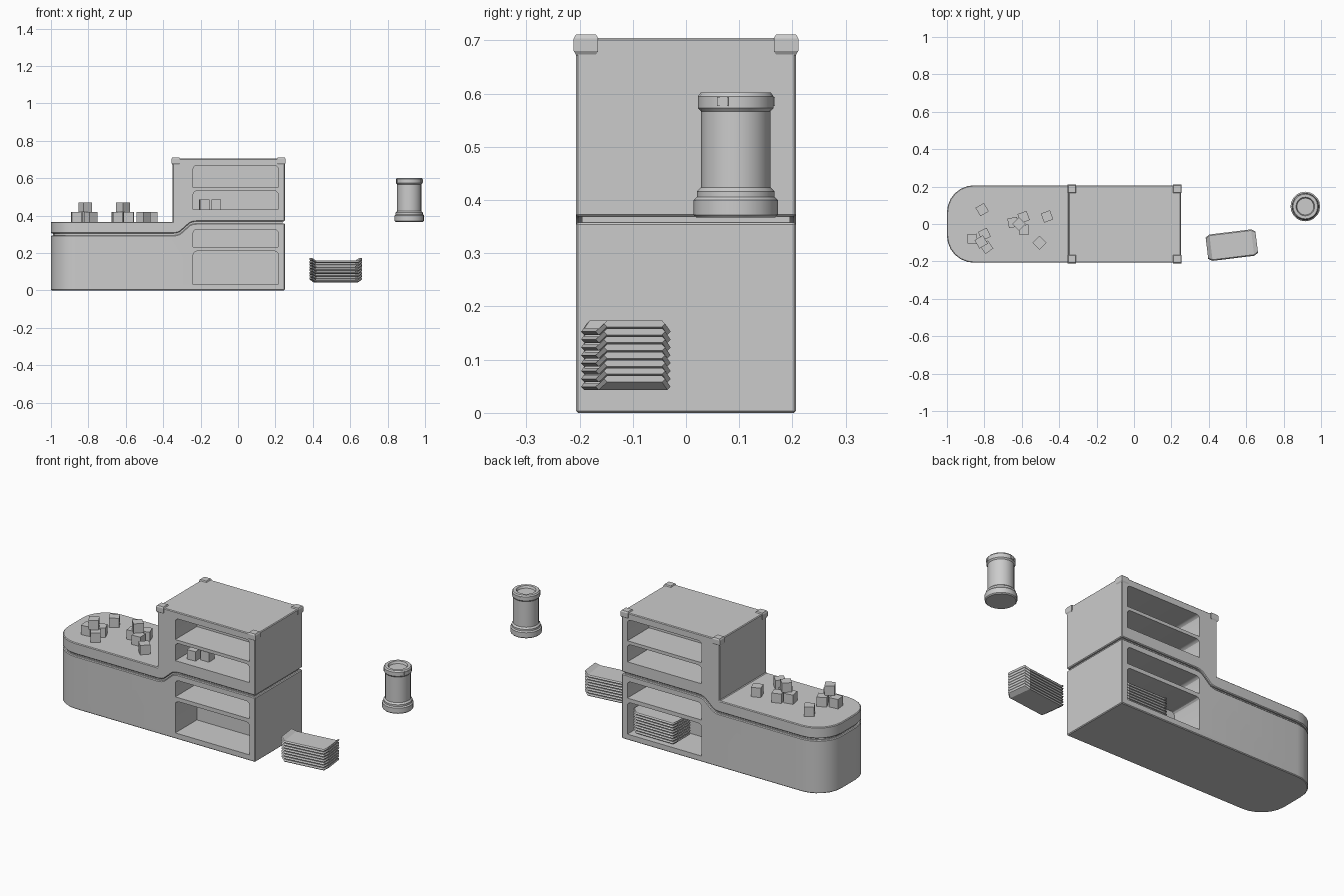
import bpy, bmesh, math
from math import sin, cos, pi, radians
from mathutils import Matrix

if "Cube" in bpy.data.objects:
    bpy.data.objects.remove(bpy.data.objects["Cube"])


def finish(name, bm, smooth=None):
    bmesh.ops.recalc_face_normals(bm, faces=bm.faces)
    me = bpy.data.meshes.new(name)
    bm.to_mesh(me)
    bm.free()
    ob = bpy.data.objects.new(name, me)
    bpy.context.collection.objects.link(ob)
    bpy.ops.object.select_all(action='DESELECT')
    bpy.context.view_layer.objects.active = ob
    ob.select_set(True)
    if smooth:
        bpy.ops.object.shade_smooth_by_angle(angle=radians(smooth))
    return ob


def loft(bm, rings, closed=False):
    """Bridge equal-length rings; cap both ends unless closed."""
    vs = [[bm.verts.new(p) for p in r] for r in rings]
    n = len(vs[0])
    for a, b in zip(vs, vs[1:]):
        for i in range(n):
            bm.faces.new((a[i], a[(i + 1) % n], b[(i + 1) % n], b[i]))
    bm.faces.new(vs[0])
    bm.faces.new(vs[-1])


def prism_y(bm, pts, y0, y1):
    loft(bm, [[(x, y, z) for x, z in pts] for y in (y0, y1)])


def boolean(ob, cutter, op):
    m = ob.modifiers.new('bool', 'BOOLEAN')
    m.operation, m.object, m.solver = op, cutter, 'EXACT'
    bpy.context.view_layer.objects.active = ob
    bpy.ops.object.modifier_apply(modifier=m.name)
    bpy.data.objects.remove(cutter)


def plan_cutter(inset):
    """Counter footprint: rounded at the left end, square at the right."""
    x0, x1, w, r = -1 + inset, .25 - inset, .207 - inset, .145 - inset
    pts = [(x1, -w), (x1, w)]
    for s, a0 in ((1, pi / 2), (-1, pi)):
        for i in range(7):
            a = a0 + i * pi / 12
            pts.append((x0 + r + r * cos(a), s * (w - r) + r * sin(a)))
    bm = bmesh.new()
    loft(bm, [[(x, y, z) for x, y in pts] for z in (-1, 2)])
    return finish('plan_cutter', bm)


def openings():
    """Shelf cavities on both the front and the back."""
    bm = bmesh.new()
    r, x0, x1 = .02, -.24, .215
    for z0, z1 in ((.032, .21), (.232, .326), (.433, .532), (.55, .668)):
        pts = [(x0, z0), (x1, z0)]
        for cx, a0 in ((x1 - r, 0), (x0 + r, pi / 2)):
            for i in range(4):
                a = a0 + i * pi / 6
                pts.append((cx + r * cos(a), z1 - r + r * sin(a)))
        prism_y(bm, pts, -.4, -.018)
        prism_y(bm, pts, .018, .4)
    return finish('opening_cutter', bm)


# Counter and shelf tower, split by a stepped groove
STEP = [(-1.1, 0), (-.345, 0), (-.325, .003), (-.31, .009),
        (-.258, .055), (-.243, .061), (-.22, .064), (.35, .064)]


def seam(z):
    return [(x, z + d) for x, d in STEP]


def body(name, profile, inset=0, cut=True):
    bm = bmesh.new()
    prism_y(bm, profile, -.4, .4)
    ob = finish(name, bm)
    boolean(ob, plan_cutter(inset), 'INTERSECT')
    if cut:
        m = ob.modifiers.new('edge', 'BEVEL')
        m.width, m.segments = .004, 1
        m.limit_method, m.angle_limit = 'ANGLE', radians(50)
        bpy.ops.object.modifier_apply(modifier=m.name)
        boolean(ob, openings(), 'DIFFERENCE')
    bpy.ops.object.select_all(action='DESELECT')
    ob.select_set(True)
    bpy.ops.object.shade_smooth_by_angle(angle=radians(30))


body('lower_cabinet', seam(.294) + [(.35, 0), (-1.1, 0)])
body('counter_top_and_tower', seam(.305) +
     [(.35, .705), (-.35, .705), (-.35, .367), (-1.1, .367)])
body('groove_core', seam(.286) + seam(.313)[::-1], .012, False)

# Corner caps on the tower
for sx, px in ((-1, -.332), (1, .231)):
    for sy in (-1, 1):
        bm = bmesh.new()
        rings = []
        for z, k in ((.672, .018), (.68, .023), (.704, .023), (.711, .019)):
            rings.append([(px + k * a, sy * .188 + k * b, z)
                          for a, b in ((-1, -1), (1, -1), (1, 1), (-1, 1))])
        loft(bm, rings)
        finish('corner_cap', bm)

# Canister
CAN = [(.074, .367), (.079, .372), (.079, .400), (.073, .406), (.073, .416),
       (.065, .424), (.065, .566), (.071, .573), (.071, .595), (.066, .602),
       (.050, .602), (.045, .590)]
CX, CY = .916, .0935
bm = bmesh.new()
loft(bm, [[(CX + r * cos(i * pi / 10), CY + r * sin(i * pi / 10), z)
           for i in range(20)] for r, z in CAN])
finish('canister', bm, 25)

# Rim latches on the canister
for i in range(3):
    bm = bmesh.new()
    a = radians(-20) + i * 2 * pi / 3
    mat = (Matrix.Translation((CX, CY, .585)) @ Matrix.Rotation(a, 4, 'Z') @
           Matrix.Translation((.069, 0, 0)) @ Matrix.Diagonal((.007, .022, .017, 1)))
    bmesh.ops.create_cube(bm, size=1, matrix=mat)
    finish('rim_latch', bm)


# Stacks of trays with bent-up ends
def tray_stack(name, x, y, z, angle):
    t, e = .012, .006
    for k in range(8):
        bm = bmesh.new()
        rings = []
        for px, dz, w in ((-.134, .015, .058), (-.112, 0, .071),
                          (.112, 0, .071), (.134, .015, .058)):
            rings.append([(px, py, dz + pz) for py, pz in (
                (-w + e, 0), (w - e, 0), (w, t / 2),
                (w - e, t), (-w + e, t), (-w, t / 2))])
        loft(bm, rings)
        bm.transform(Matrix.Translation((x, y, z + k * .0148)) @
                     Matrix.Rotation(radians(angle), 4, 'Z'))
        finish(name, bm)


tray_stack('loose_tray', .523, -.113, .043, 7)
tray_stack('shelf_tray', .068, .112, .034, 0)

# Small cubes: x, y, base height, turn
C, T, S = .367, .419, .433
for x, y, z, a in (
        (-.812, .077, C, 30), (-.865, -.08, C, 5), (-.80, -.055, C, 25),
        (-.817, -.096, T, 30), (-.788, -.124, C, 35), (-.59, .037, C, 20),
        (-.647, .008, C, 10), (-.615, .0, T, 45), (-.588, -.031, C, 5),
        (-.465, .04, C, 20), (-.505, -.10, C, 45),
        (-.18, -.13, S, 5), (-.117, -.10, S, 0)):
    bm = bmesh.new()
    bmesh.ops.create_cube(bm, size=.052, matrix=Matrix.Translation(
        (x, y, z + .026)) @ Matrix.Rotation(radians(a), 4, 'Z'))
    finish('small_cube', bm)
